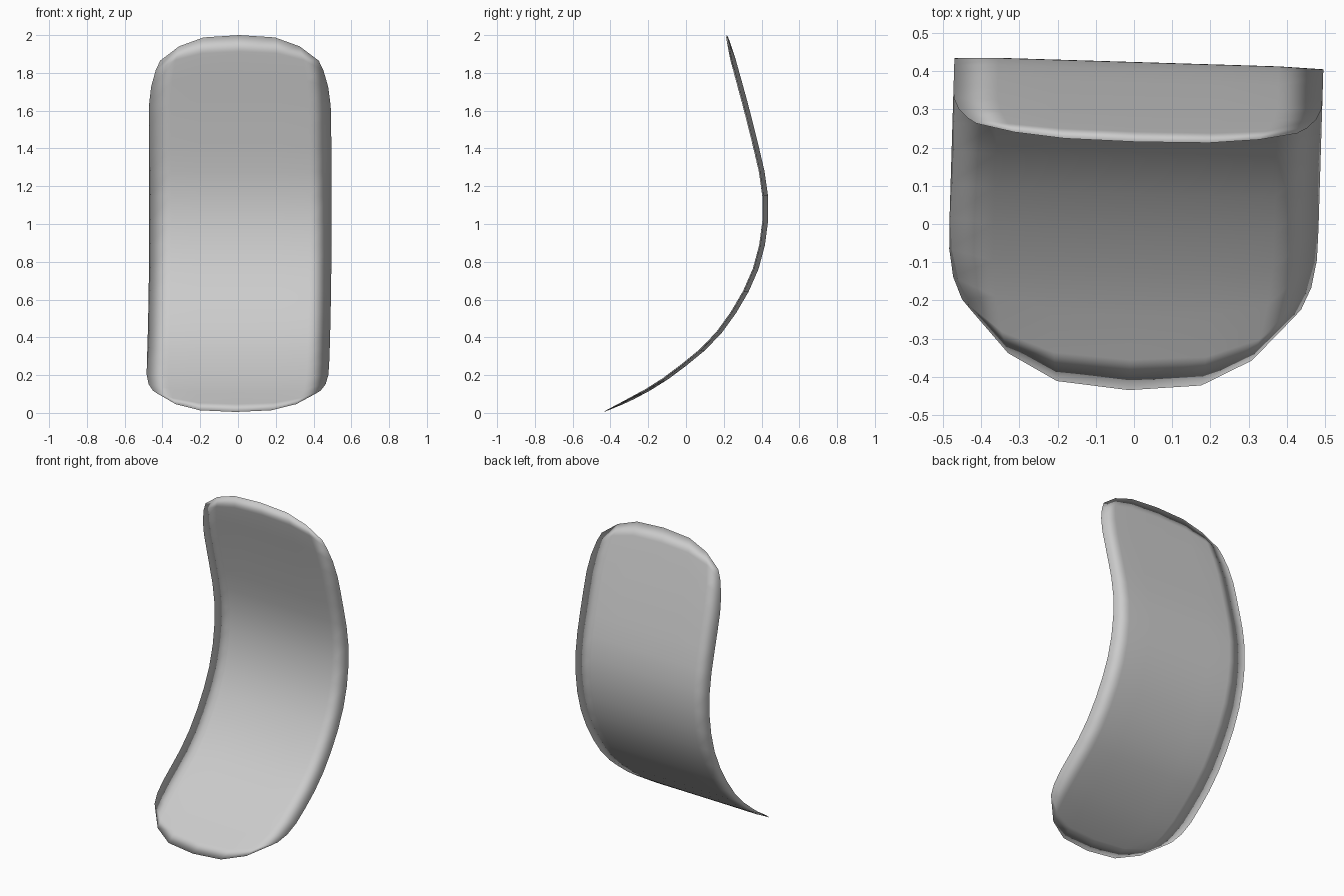
import bpy, bmesh, math
from mathutils import Vector, Matrix

if "Cube" in bpy.data.objects:
    bpy.data.objects.remove(bpy.data.objects["Cube"], do_unlink=True)

HALF_WIDTH = 0.483
THICK = 0.004      # half thickness inside the rim
DROP = (0.22, 0.14)  # corner rounding at the bottom and top ends

# Side profile of the curved panel as (y, z), from bottom to top
PROFILE = [(-.435, .005), (-.28, .08), (-.14, .16), (0, .263), (.13, .375), (.23, .5),
           (.315, .64), (.375, .78), (.41, .93), (.422, 1.09), (.406, 1.25),
           (.365, 1.43), (.312, 1.64), (.257, 1.84), (.215, 2.0)]


def smooth_path(pts, n=8):
    p = [Vector(q) for q in pts]
    p = [2 * p[0] - p[1]] + p + [2 * p[-1] - p[-2]]
    out = []
    for a, b, c, d in zip(p, p[1:], p[2:], p[3:]):
        for k in range(n):
            t = k / n
            out.append(b + 0.5 * t * ((c - a) + t * ((2*a - 5*b + 4*c - d) + t * (3*(b - c) + d - a))))
    return out + [p[-2]]


path = smooth_path(PROFILE)
dist = [0.0]
for a, b in zip(path, path[1:]):
    dist.append(dist[-1] + (b - a).length)
LENGTH = dist[-1]


def spine(s):
    """Point and backward normal at arc length s."""
    i = max(k for k in range(len(path) - 1) if dist[k] <= max(s, 0))
    step = path[i + 1] - path[i]
    p = path[i] + step * ((s - dist[i]) / step.length)
    d = step.normalized()
    return Vector((0, p.x, p.y)), Vector((0, d.y, -d.x))


# Grid of the rounded rectangle: columns across, rows along the curve
cols = [-1, -.76, -.45, 0, .45, .76, 1]
ROWS = 17
rows = [0, .09] + [.09 + (LENGTH - .18) * k / ROWS for k in range(1, ROWS)] + [LENGTH - .09, LENGTH]


def sheet_point(a, s, side, rim):
    v = 2 * s / LENGTH - 1
    end = min(s, LENGTH - s)
    width = HALF_WIDTH - .063 * max(0, 1 - end / .42) ** 2
    drop = DROP[v > 0] * abs(a) ** 3 * abs(v) ** 4
    p, n = spine(s - math.copysign(drop, v))
    p.x = a * width
    return p if rim else p + n * side * THICK


bm = bmesh.new()
rim = {}
for side in (-1, 1):
    grid = []
    for j, s in enumerate(rows):
        line = []
        for i, a in enumerate(cols):
            edge = i in (0, len(cols) - 1) or j in (0, len(rows) - 1)
            if edge and (i, j) in rim:
                line.append(rim[i, j])
                continue
            vert = bm.verts.new(sheet_point(a, s, side, edge))
            if edge:
                rim[i, j] = vert
            line.append(vert)
        grid.append(line)
    for r0, r1 in zip(grid, grid[1:]):
        for i in range(len(cols) - 1):
            quad = [r0[i], r0[i + 1], r1[i + 1], r1[i]]
            bm.faces.new(quad if side < 0 else quad[::-1])

# Slight twist about the vertical axis
bmesh.ops.transform(bm, matrix=Matrix.Rotation(math.radians(-1.75), 4, 'Z'), verts=bm.verts)
for f in bm.faces:
    f.smooth = True

mesh = bpy.data.meshes.new("curved_panel")
bm.to_mesh(mesh)
bm.free()
panel = bpy.data.objects.new("curved_panel", mesh)
bpy.context.collection.objects.link(panel)

mat = bpy.data.materials.new("light_grey")
mat.use_nodes = True
color = (0.6, 0.6, 0.6, 1)
mat.diffuse_color = color
mat.node_tree.nodes["Principled BSDF"].inputs["Base Color"].default_value = color
mesh.materials.append(mat)
